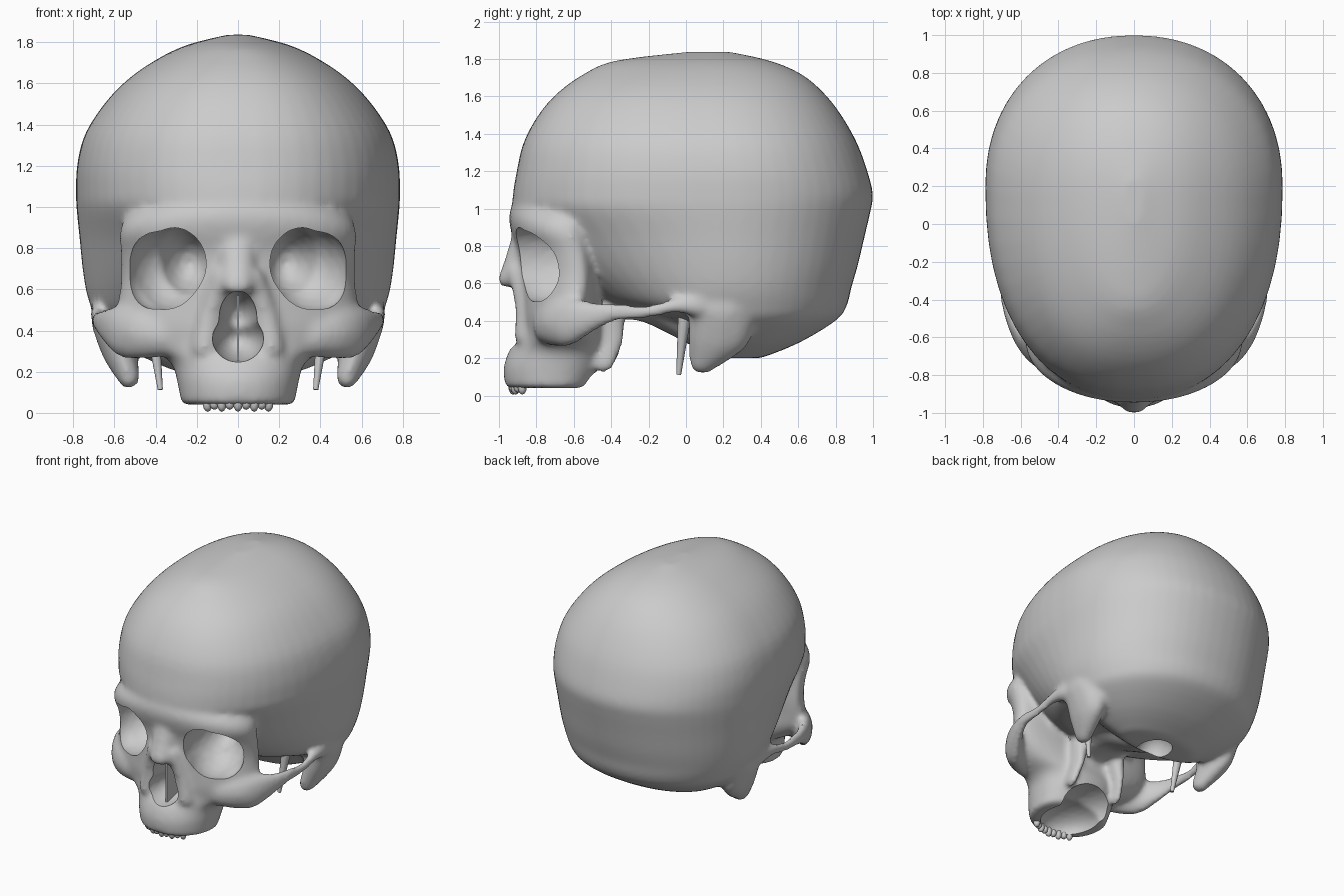
import bpy, bmesh, math
from mathutils import Matrix, Vector

if "Cube" in bpy.data.objects:
    bpy.data.objects.remove(bpy.data.objects["Cube"])

bone = bpy.data.materials.new("bone grey")
bone.use_nodes = True
GREY = (0.6, 0.6, 0.6, 1)
bone.diffuse_color = GREY
bone.node_tree.nodes["Principled BSDF"].inputs["Base Color"].default_value = GREY


def finish(bm, name):
    bmesh.ops.recalc_face_normals(bm, faces=bm.faces)
    me = bpy.data.meshes.new(name)
    bm.to_mesh(me)
    bm.free()
    me.materials.append(bone)
    ob = bpy.data.objects.new(name, me)
    bpy.context.collection.objects.link(ob)
    return ob


def shade(ob, angle):
    bpy.ops.object.select_all(action='DESELECT')
    ob.select_set(True)
    bpy.context.view_layer.objects.active = ob
    bpy.ops.object.shade_smooth_by_angle(angle=math.radians(angle))


def spline(rows, steps):
    """Catmull-Rom interpolation through rows of numbers."""
    rows = [Vector(r) for r in rows]
    out = []
    for i in range(len(rows) - 1):
        a, b, c, d = rows[max(i - 1, 0)], rows[i], rows[i + 1], rows[min(i + 2, len(rows) - 1)]
        for k in range(steps):
            t = k / steps
            out.append(b + (c - a) * t / 2 + (a * 2 - b * 5 + c * 4 - d) * t * t / 2
                       + (b * 3 - a - c * 3 + d) * t ** 3 / 2)
    return out + [rows[-1]]


def loft(bm, rows, steps=3, seg=56):
    """Stack egg-shaped rings: height, half width, front y, back y, widest y, front power."""
    rings = []
    for z, w, front, back, mid, power in spline(rows, steps):
        ring = []
        for i in range(seg):
            a = math.tau * i / seg
            s, c = math.sin(a), math.cos(a)
            p = 2 / (power if s < 0 else 2.15)
            reach = (mid - front) if s < 0 else (back - mid)
            ring.append(bm.verts.new((math.copysign(abs(c) ** p, c) * w,
                                      mid + math.copysign(abs(s) ** p, s) * reach, z)))
        rings.append(ring)
    for lo, hi in zip(rings, rings[1:]):
        for i in range(seg):
            j = (i + 1) % seg
            bm.faces.new((lo[i], lo[j], hi[j], hi[i]))
    bm.faces.new(rings[0])
    bm.faces.new(rings[-1])


def blob(bm, centre, radii, turn=0, div=3):
    m = (Matrix.Translation(centre) @ Matrix.Rotation(turn, 4, 'Z')
         @ Matrix.Diagonal((*radii, 1)))
    bmesh.ops.create_icosphere(bm, subdivisions=div, radius=1, matrix=m)


def chain(bm, rows, side=1, steps=8):
    """Overlapping ellipsoids along a path: centre then radii."""
    for x, y, z, rx, ry, rz in spline(rows, steps):
        blob(bm, (x * side, y, z), (rx, ry, rz), div=2)


bm = bmesh.new()

# Braincase
loft(bm, [
    (0.20, 0.30, 0.14, 0.40, 0.24, 2),
    (0.28, 0.48, 0.06, 0.60, 0.24, 2),
    (0.40, 0.65, -0.06, 0.80, 0.22, 2),
    (0.48, 0.70, -0.38, 0.86, 0.20, 2),
    (0.58, 0.735, -0.56, 0.885, 0.20, 1.9),
    (0.70, 0.755, -0.70, 0.92, 0.20, 1.9),
    (0.85, 0.77, -0.82, 0.955, 0.20, 2),
    (1.00, 0.785, -0.92, 0.99, 0.20, 2.2),
    (1.08, 0.787, -0.925, 1.0, 0.20, 2.25),
    (1.20, 0.782, -0.905, 0.97, 0.20, 2.3),
    (1.35, 0.745, -0.87, 0.915, 0.18, 2.3),
    (1.50, 0.65, -0.79, 0.83, 0.16, 2.3),
    (1.62, 0.535, -0.685, 0.735, 0.15, 2.3),
    (1.72, 0.39, -0.545, 0.615, 0.15, 2.2),
    (1.79, 0.24, -0.38, 0.45, 0.15, 2),
    (1.837, 0.05, 0.0, 0.24, 0.15, 2)])

# Face and upper jaw
loft(bm, [
    (0.04, 0.275, -0.965, -0.50, -0.70, 2.1),
    (0.15, 0.295, -0.975, -0.44, -0.68, 2.1),
    (0.25, 0.33, -0.94, -0.42, -0.66, 2),
    (0.32, 0.45, -0.885, -0.44, -0.63, 2),
    (0.42, 0.56, -0.885, -0.45, -0.60, 1.9),
    (0.52, 0.58, -0.89, -0.46, -0.58, 1.8),
    (0.65, 0.57, -0.895, -0.45, -0.57, 1.8),
    (0.78, 0.57, -0.905, -0.46, -0.59, 1.95),
    (0.88, 0.575, -0.935, -0.48, -0.62, 2.1),
    (0.97, 0.53, -0.945, -0.42, -0.60, 2.15),
    (1.10, 0.38, -0.90, -0.40, -0.54, 2.1)])

# Nasal bridge
chain(bm, [(0, -0.87, 0.86, 0.09, 0.06, 0.06), (0, -0.905, 0.74, 0.085, 0.06, 0.06),
           (0, -0.948, 0.62, 0.08, 0.06, 0.05)])

for side in (1, -1):
    # Side of the nose running down to the jaw
    chain(bm, [(0.07, -0.90, 0.66, 0.06, 0.06, 0.05), (0.13, -0.86, 0.50, 0.06, 0.06, 0.06),
               (0.16, -0.85, 0.32, 0.07, 0.07, 0.07)], side)
    # Cheekbone and arch to the ear
    chain(bm, [(0.36, -0.74, 0.38, 0.12, 0.08, 0.11), (0.47, -0.69, 0.39, 0.09, 0.085, 0.13),
               (0.565, -0.62, 0.395, 0.055, 0.08, 0.13), (0.635, -0.52, 0.42, 0.035, 0.07, 0.09),
               (0.68, -0.38, 0.445, 0.028, 0.06, 0.052), (0.69, -0.20, 0.45, 0.026, 0.06, 0.038),
               (0.685, -0.06, 0.48, 0.035, 0.06, 0.04),
               (0.67, 0.06, 0.48, 0.05, 0.07, 0.06)], side)
    # Bony lump behind the ear
    chain(bm, [(0.60, 0.19, 0.46, 0.12, 0.18, 0.12), (0.575, 0.18, 0.31, 0.09, 0.17, 0.1),
               (0.53, 0.09, 0.175, 0.055, 0.075, 0.06)], side)
    # Plates behind the palate
    chain(bm, [(0.16, -0.40, 0.44, 0.06, 0.08, 0.08), (0.18, -0.40, 0.30, 0.035, 0.07, 0.08),
               (0.20, -0.44, 0.17, 0.03, 0.06, 0.05)], side)
# Centre of the skull base
chain(bm, [(0, -0.45, 0.50, 0.2, 0.14, 0.1), (0, -0.2, 0.49, 0.2, 0.14, 0.1),
           (0, 0.1, 0.34, 0.14, 0.14, 0.09)])

skull = finish(bm, "skull")
fuse = skull.modifiers.new("fuse", 'REMESH')
fuse.mode = 'VOXEL'
fuse.voxel_size = 0.018
soft = skull.modifiers.new("soften", 'SMOOTH')
soft.iterations = 12


def cutter(name, *blobs):
    """Fused ellipsoids subtracted from the skull."""
    b = bmesh.new()
    for args in blobs:
        blob(b, *args)
    ob = finish(b, name)
    ob.hide_render = True
    r = ob.modifiers.new("fuse", 'REMESH')
    r.mode = 'VOXEL'
    r.voxel_size = 0.015
    ob.modifiers.new("soften", 'SMOOTH').iterations = 6
    cut = skull.modifiers.new(name, 'BOOLEAN')
    cut.operation = 'DIFFERENCE'
    cut.object = ob
    return ob


# Hollows: eye sockets, nose opening, palate, spinal opening
cutters = [cutter("socket_cut_" + n,
                  ((0.345 * s, -0.76, 0.70), (0.195, 0.25, 0.205), 0.1 * s),
                  ((0.29 * s, -0.78, 0.73), (0.155, 0.40, 0.18), 0.15 * s),
                  ((0.40 * s, -0.76, 0.66), (0.145, 0.17, 0.16)))
           for n, s in (("left", 1), ("right", -1))]
cutters += [
    cutter("nose_cut", ((0, -0.95, 0.36), (0.128, 0.30, 0.115)),
           ((0, -0.95, 0.46), (0.095, 0.28, 0.135))),
    cutter("palate_cut", ((0, -0.69, 0.04), (0.20, 0.23, 0.13)),
           ((0, -0.46, 0.05), (0.20, 0.3, 0.15))),
    cutter("spine_cut", ((0, 0.22, 0.2), (0.12, 0.14, 0.14)))]

# Apply the modifiers, then drop the cutters
graph = bpy.context.evaluated_depsgraph_get()
solid = bpy.data.meshes.new_from_object(skull.evaluated_get(graph))
skull.modifiers.clear()
skull.data = solid
solid.materials.clear()
solid.materials.append(bone)
for ob in cutters:
    bpy.data.objects.remove(ob)
shade(skull, 45)

# Thin wall inside the nose
bm = bmesh.new()
bmesh.ops.create_cube(bm, size=1, matrix=Matrix.Translation((0, -0.76, 0.41))
                      @ Matrix.Diagonal((0.012, 0.22, 0.32, 1)))
finish(bm, "nasal_septum")

# Thin spikes below the ears
for name, s in (("left", 1), ("right", -1)):
    bm = bmesh.new()
    tilt = Matrix.Rotation(0.12 * s, 4, 'Y') @ Matrix.Rotation(-0.1, 4, 'X')
    bmesh.ops.create_cone(bm, cap_ends=True, segments=10, radius1=0.013, radius2=0.04,
                          depth=0.38, matrix=Matrix.Translation((0.40 * s, -0.02, 0.30)) @ tilt)
    shade(finish(bm, name + "_styloid_spike"), 40)

# Worn front teeth along the jaw arch
bm = bmesh.new()
for i in range(-4, 5):
    a = i * 0.17
    blob(bm, (0.235 * math.sin(a), -0.70 - 0.225 * math.cos(a), 0.045),
         (0.023, 0.025, 0.03 if i % 2 else 0.04), a, 2)
shade(finish(bm, "teeth"), 40)
